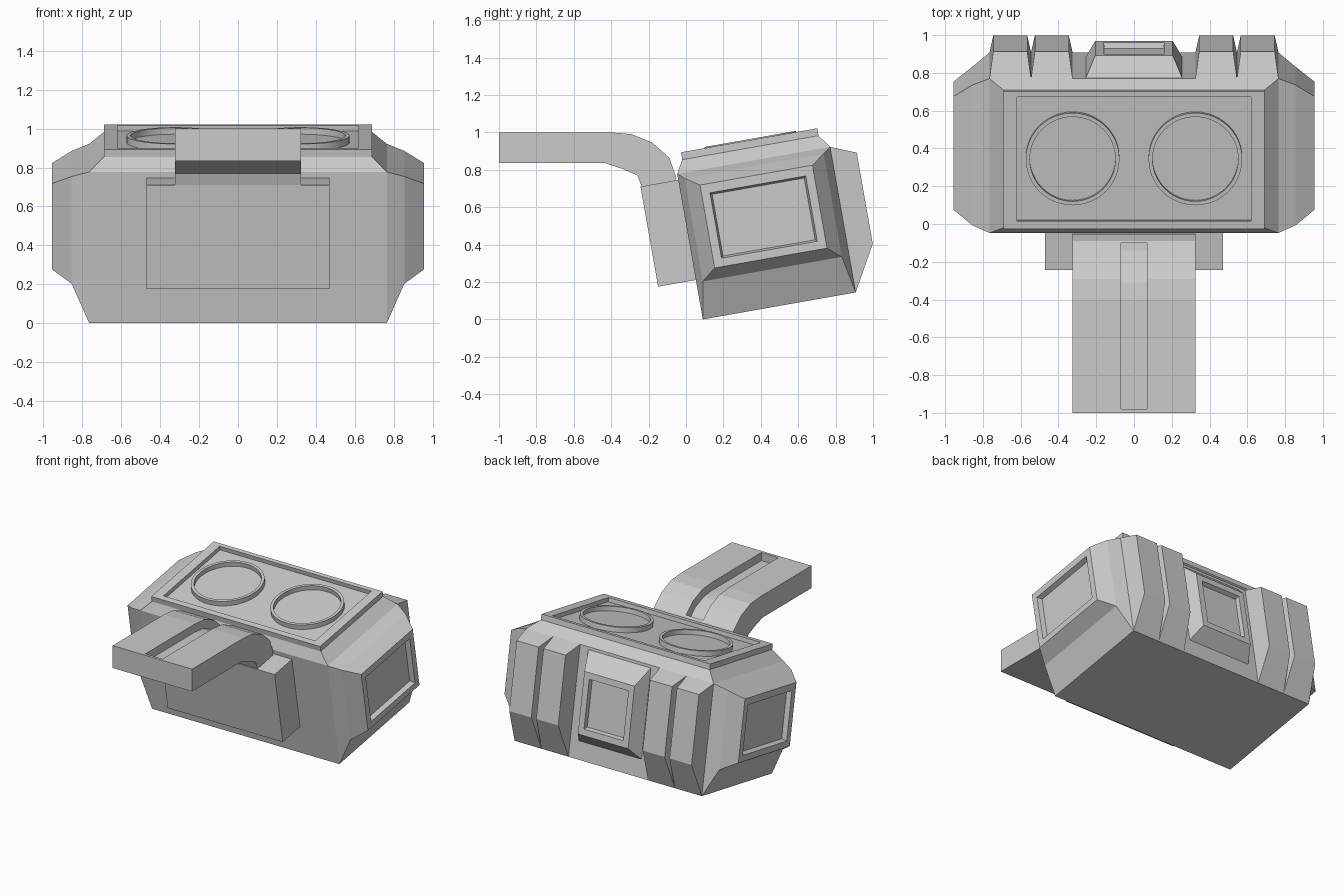
import bpy, bmesh, math
from mathutils import Matrix, Vector

if "Cube" in bpy.data.objects:
    bpy.data.objects.remove(bpy.data.objects["Cube"])

# The housing leans 10 degrees; its parts are built upright, then tilted
TILT = Matrix.Translation((0, 0.09, 0)) @ Matrix.Rotation(math.radians(10), 4, 'X')


def finish(name, bm, matrix=TILT):
    bm.transform(matrix)
    bmesh.ops.recalc_face_normals(bm, faces=bm.faces)
    mesh = bpy.data.meshes.new(name)
    bm.to_mesh(mesh)
    bm.free()
    obj = bpy.data.objects.new(name, mesh)
    bpy.context.collection.objects.link(obj)
    return obj


def loft(name, axis, layers, matrix=TILT):
    """Skin rectangles (t, u0, u1, v0, v1) stacked along one axis."""
    bm = bmesh.new()
    rings = []
    for t, u0, u1, v0, v1 in layers:
        ring = []
        for u, v in ((u0, v0), (u1, v0), (u1, v1), (u0, v1)):
            co = [u, v]
            co.insert(axis, t)
            ring.append(bm.verts.new(co))
        rings.append(ring)
    for a, b in zip(rings, rings[1:]):
        for i in range(4):
            j = (i + 1) % 4
            bm.faces.new((a[i], a[j], b[j], b[i]))
    bm.faces.new(rings[0])
    bm.faces.new(rings[-1])
    return finish(name, bm, matrix)


def extrude_profile(name, points, half_width):
    """Extrude a (y, z) outline symmetrically across x."""
    bm = bmesh.new()
    face = bm.faces.new([bm.verts.new((-half_width, y, z)) for y, z in points])
    new = bmesh.ops.extrude_face_region(bm, geom=[face])['geom']
    bmesh.ops.translate(bm, vec=(2 * half_width, 0, 0),
                        verts=[g for g in new if isinstance(g, bmesh.types.BMVert)])
    return finish(name, bm, Matrix())


def revolve(name, profile, centre, steps=48):
    bm = bmesh.new()
    verts = [bm.verts.new((r, 0, z)) for r, z in profile]
    edges = [bm.edges.new(p) for p in zip(verts, verts[1:])]
    bmesh.ops.spin(bm, geom=verts + edges, cent=(0, 0, 0), axis=(0, 0, 1),
                   angle=math.tau, steps=steps)
    bmesh.ops.remove_doubles(bm, verts=bm.verts, dist=0.0005)
    obj = finish(name, bm, TILT @ Matrix.Translation(centre))
    bpy.ops.object.select_all(action='DESELECT')
    obj.select_set(True)
    bpy.context.view_layer.objects.active = obj
    bpy.ops.object.shade_smooth_by_angle(angle=math.radians(30))
    return obj


# Main housing with stepped ends and a sunken panel in each end
end = [(0.765, 0, 0.83, 0, 0.79),
       (0.855, 0.035, 0.79, 0.20, 0.76),
       (0.955, 0.11, 0.72, 0.26, 0.71),
       (0.955, 0.155, 0.675, 0.305, 0.66),
       (0.92, 0.165, 0.665, 0.315, 0.65)]
loft("housing", 0, [(-l[0], *l[1:]) for l in reversed(end)] + end)

# Bevelled top with a raised rim and sunken tray
loft("top_tray", 2, [(0.79, -0.765, 0.765, 0, 0.83),
                     (0.86, -0.69, 0.69, 0.04, 0.78),
                     (0.90, -0.69, 0.69, 0.04, 0.78),
                     (0.90, -0.62, 0.62, 0.083, 0.75),
                     (0.87, -0.62, 0.62, 0.083, 0.75)])

for side, s in (("left", -1), ("right", 1)):
    # Round raised ring in the tray
    revolve(f"{side}_ring", [(0.248, 0.865), (0.248, 0.906), (0.227, 0.906),
                             (0.227, 0.873), (0, 0.873)], (s * 0.325, 0.417, 0))
    # Two tapered ribs on the back
    for label, b0, b1, t0, t1 in (("inner", 0.325, 0.545, 0.345, 0.525),
                                  ("outer", 0.545, 0.765, 0.565, 0.745)):
        loft(f"{side}_{label}_rib", 1, [(0.83, s * b0, s * b1, 0, 0.79),
                                        (0.965, s * t0, s * t1, 0.24, 0.735)])

# Framed panel in the middle of the back
loft("back_panel", 1, [(0.83, -0.255, 0.255, 0.13, 0.77),
                       (0.93, -0.205, 0.205, 0.21, 0.65),
                       (0.93, -0.16, 0.16, 0.255, 0.605),
                       (0.90, -0.155, 0.155, 0.265, 0.595)])

# Mounting block on the front
loft("mount_block", 0, [(-0.47, -0.205, 0, 0.214, 0.757),
                        (0.47, -0.205, 0, 0.214, 0.757)])

# Bent arm reaching forward, with a long groove in its top
arm = extrude_profile("arm", [(-1, 1), (-0.4, 1), (-0.29, 0.99), (-0.18, 0.945),
                              (-0.09, 0.865), (-0.052, 0.76), (-0.06, 0.735),
                              (-0.235, 0.705), (-0.26, 0.77), (-0.34, 0.805),
                              (-0.43, 0.835), (-1, 0.835)], 0.325)
groove = extrude_profile("groove_cutter", [(-0.98, 0.94), (-0.4, 0.94), (-0.31, 0.93),
                                           (-0.21, 0.89), (-0.14, 0.825), (-0.10, 0.77),
                                           (-0.10, 1.1), (-0.98, 1.1)], 0.07)
groove.hide_render = True
groove.hide_viewport = True
cut = arm.modifiers.new("groove", 'BOOLEAN')
cut.operation = 'DIFFERENCE'
cut.object = groove
